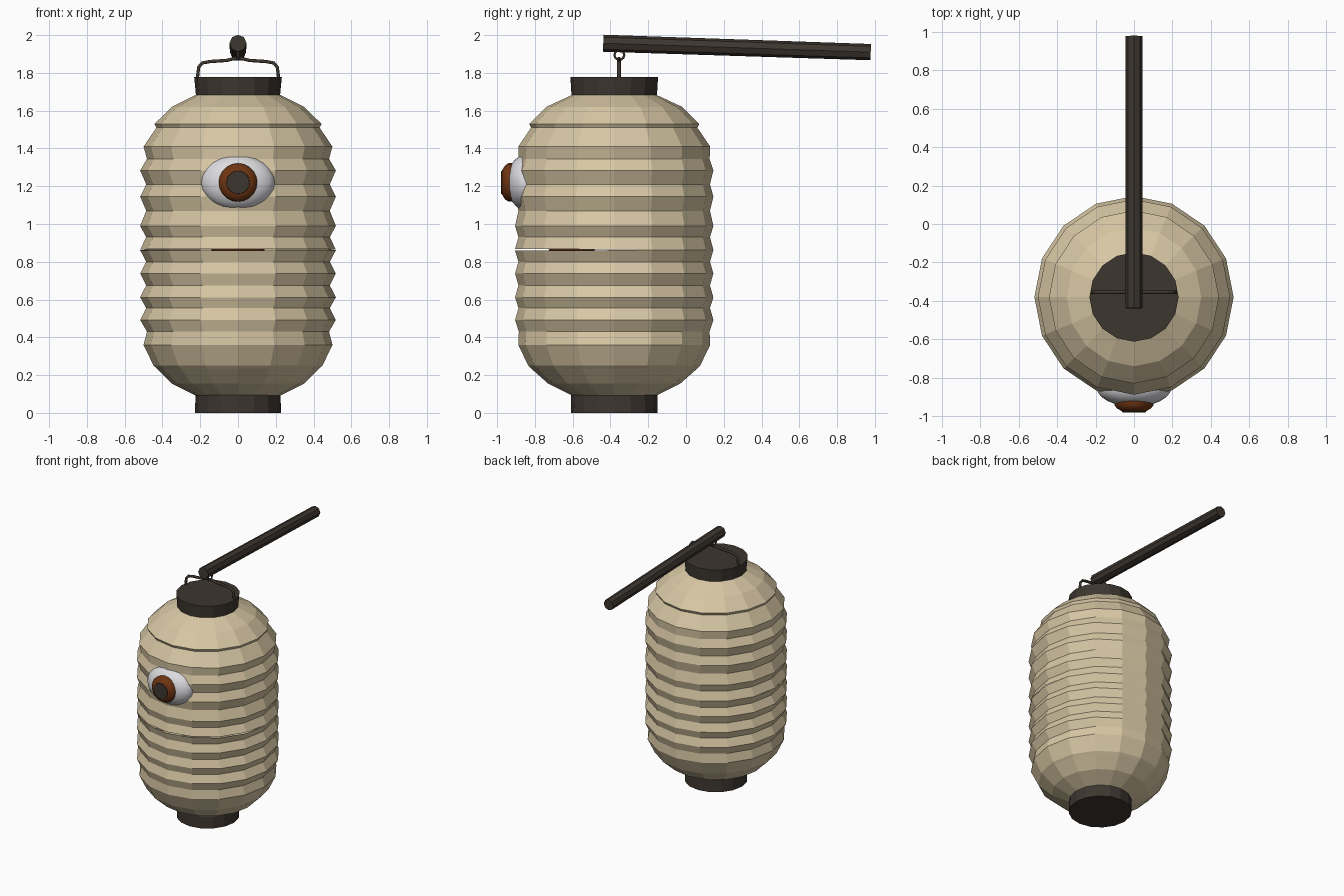
import bpy, bmesh, math
from mathutils import Vector

if "Cube" in bpy.data.objects:
    bpy.data.objects.remove(bpy.data.objects["Cube"])

CY = -0.38      # lantern axis position in y
SIDES = 16


def material(name, rgb):
    m = bpy.data.materials.new(name)
    m.diffuse_color = (*rgb, 1)
    m.use_nodes = True
    m.node_tree.nodes["Principled BSDF"].inputs["Base Color"].default_value = m.diffuse_color
    return m


PAPER = material("cream paper", (0.68, 0.57, 0.37))
WOOD = material("dark wood", (0.047, 0.037, 0.029))
WHITE = material("eye white", (0.72, 0.72, 0.75))
BROWN = material("red brown", (0.16, 0.035, 0.006))


def finish(name, bm, mat, smooth=None):
    bmesh.ops.recalc_face_normals(bm, faces=bm.faces)
    me = bpy.data.meshes.new(name)
    bm.to_mesh(me)
    bm.free()
    ob = bpy.data.objects.new(name, me)
    bpy.context.collection.objects.link(ob)
    me.materials.append(mat)
    if smooth:
        bpy.ops.object.select_all(action='DESELECT')
        ob.select_set(True)
        bpy.context.view_layer.objects.active = ob
        bpy.ops.object.shade_smooth_by_angle(angle=math.radians(smooth))
    return ob


def lathe(name, profile, mat, slit=0, caps=False):
    """Revolve (radius x, radius y, z); slit moves the z = SEAM ring at the front."""
    bm = bmesh.new()
    rings = []
    for rx, ry, z in profile:
        ring = []
        for i in range(SIDES):
            a = math.tau * i / SIDES
            open_front = max(0, 0.35 - math.sin(a)) / 1.35
            dz = slit * min(1, 1.6 * open_front) if z == SEAM else 0
            ring.append(bm.verts.new((rx * math.cos(a), CY + ry * math.sin(a), z + dz)))
        rings.append(ring)
    for lo, hi in zip(rings, rings[1:]):
        for i in range(SIDES):
            j = (i + 1) % SIDES
            bm.faces.new((lo[i], lo[j], hi[j], hi[i]))
    if caps:
        bm.faces.new(rings[0])
        bm.faces.new(rings[-1])
    return finish(name, bm, mat)


def ellipsoid(name, centre, radii, mat, u=24, v=12):
    bm = bmesh.new()
    bmesh.ops.create_uvsphere(bm, u_segments=u, v_segments=v, radius=1)
    for p in bm.verts:
        p.co = Vector(centre) + Vector(a * b for a, b in zip(p.co, radii))
    return finish(name, bm, mat, 40)


def wire(name, points, radius, mat, cyclic=False):
    cu = bpy.data.curves.new(name, 'CURVE')
    cu.dimensions = '3D'
    cu.bevel_depth = radius
    cu.bevel_resolution = 1
    cu.use_fill_caps = True
    sp = cu.splines.new('POLY')
    sp.points.add(len(points) - 1)
    for p, co in zip(sp.points, points):
        p.co = (*co, 1)
    sp.use_cyclic_u = cyclic
    cu.materials.append(mat)
    ob = bpy.data.objects.new(name, cu)
    bpy.context.collection.objects.link(ob)
    return ob


# Pleated paper body, split by the mouth slit
SEAM = 0.863
crest, dip = (0.518, 0.525), (0.486, 0.507)
lower = [(0.22, 0.22, 0.09), (0.35, 0.35, 0.155), (0.43, 0.44, 0.235), (0.447, 0.455, 0.25),
         (0.5, 0.508, 0.36), (0.482, 0.505, 0.43), (*crest, 0.492), (*dip, 0.555),
         (*crest, 0.612), (*dip, 0.675), (*crest, 0.738), (*dip, 0.80), (*crest, SEAM)]
upper = [(*crest, SEAM), (*dip, 0.93), (*crest, 0.99), (*dip, 1.07), (*crest, 1.145),
         (*dip, 1.21), (*crest, 1.283), (0.482, 0.505, 1.345), (0.5, 0.508, 1.41),
         (0.432, 0.44, 1.51), (0.442, 0.45, 1.53), (0.35, 0.36, 1.62), (0.22, 0.22, 1.685)]
lathe("lower_body", lower, PAPER, slit=-0.004)
lathe("upper_body", upper, PAPER, slit=0.004)

# Wooden end caps
lathe("bottom_cap", [(0.228, 0.23, 0.0), (0.225, 0.228, 0.095)], WOOD, caps=True)
lathe("top_cap", [(0.222, 0.226, 1.675), (0.232, 0.232, 1.777)], WOOD, caps=True)

# Tongue lying inside the mouth slit
ellipsoid("tongue", (0, CY - 0.225, SEAM), (0.145, 0.125, 0.012), BROWN, 16, 8)

# Single eye with iris and pupil plate
EYE_Z = 1.22
ellipsoid("eyeball", (0, -0.85, EYE_Z), (0.195, 0.1, 0.145), WHITE)


def dome(name, rings, mat):
    """Stacked discs (radius, y) facing the front, with a closed front."""
    bm = bmesh.new()
    loops = [[bm.verts.new((r * math.cos(math.tau * i / 20), y,
                            EYE_Z + r * math.sin(math.tau * i / 20)))
              for i in range(20)] for r, y in rings]
    for a, b in zip(loops, loops[1:]):
        for i in range(20):
            j = (i + 1) % 20
            bm.faces.new((a[i], a[j], b[j], b[i]))
    bm.faces.new(loops[0])
    bm.faces.new(loops[-1])
    return finish(name, bm, mat, 40)


dome("iris", [(0.102, -0.90), (0.102, -0.94), (0.09, -0.958), (0.062, -0.975)], BROWN)
dome("pupil", [(0.062, -0.974), (0.06, -0.98)], WOOD)

# Bent wire handle across the top cap
half = [(0.215, 1.775), (0.208, 1.83), (0.19, 1.852), (0.15, 1.86), (0.06, 1.866), (0.025, 1.875)]
path = [(-x, -0.355, z) for x, z in half] + [(x, -0.355, z) for x, z in reversed(half)]
wire("handle", path, 0.01, WOOD)

# Ring linking handle and rod
wire("hook_ring", [(0, -0.353 + 0.026 * math.cos(math.tau * i / 10),
                    1.895 + 0.026 * math.sin(math.tau * i / 10)) for i in range(10)],
     0.007, WOOD, cyclic=True)

# Carrying rod, sloping slightly to the back
start, end = Vector((0, -0.438, 1.957)), Vector((0, 0.978, 1.91))
bm = bmesh.new()
bmesh.ops.create_cone(bm, cap_ends=True, segments=8, radius1=0.045, radius2=0.043,
                      depth=(end - start).length)
rot = (end - start).to_track_quat('Z', 'Y')
for p in bm.verts:
    p.co = rot @ p.co + (start + end) / 2
finish("rod", bm, WOOD)
